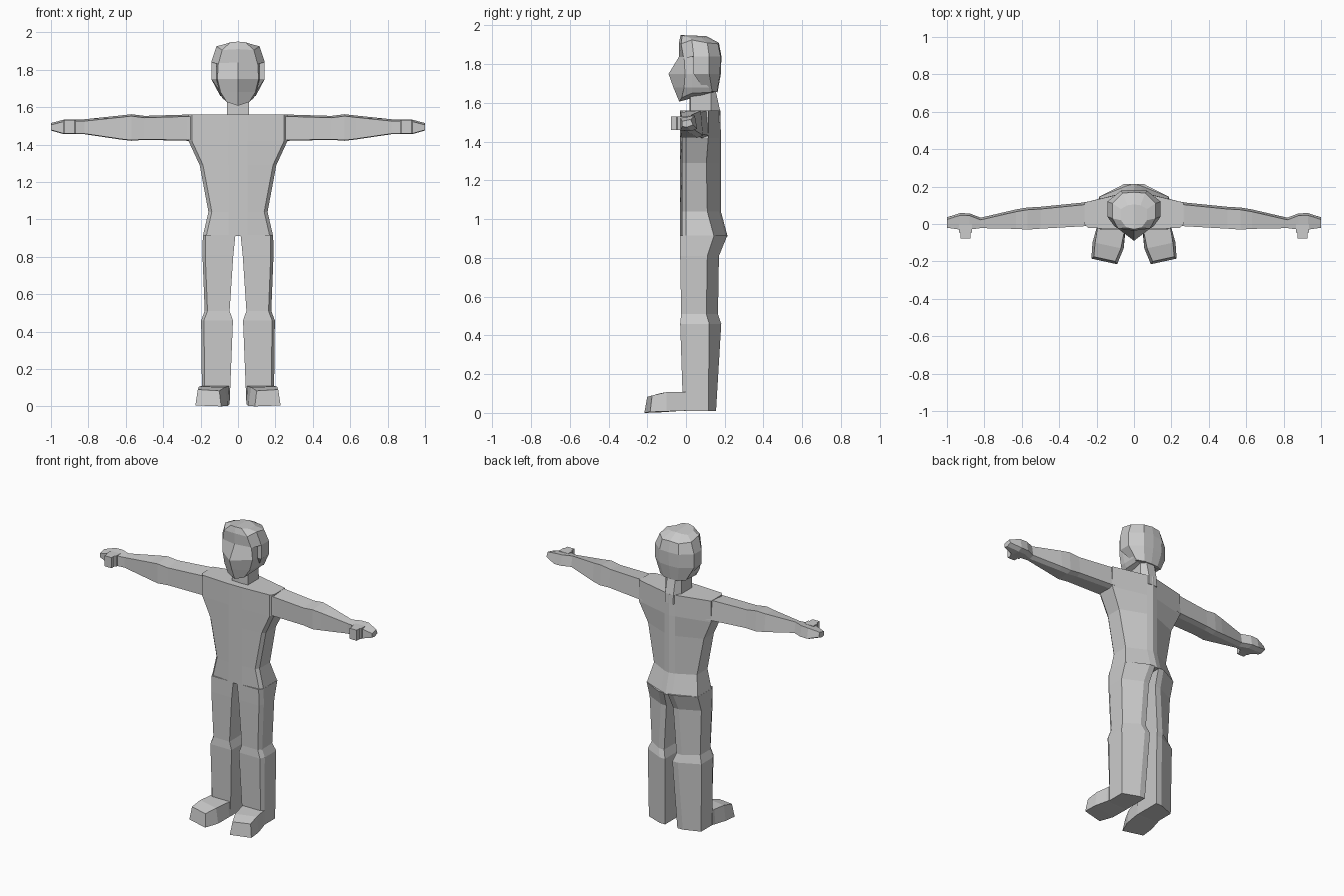
import bpy, bmesh

grey = bpy.data.materials.new("light_grey")
grey.diffuse_color = (0.6, 0.6, 0.6, 1)


def loft(name, rings, closed=True):
    """Skin a list of matching rings, cap both ends and mirror across x = 0.
    Open rings start and end on the mirror plane."""
    bm = bmesh.new()
    loops = [[bm.verts.new(p) for p in ring] for ring in rings]
    n = len(loops[0])
    for a, b in zip(loops, loops[1:]):
        for i in range(n if closed else n - 1):
            j = (i + 1) % n
            bm.faces.new((a[i], a[j], b[j], b[i]))
    bm.faces.new(loops[0][::-1])
    bm.faces.new(loops[-1])
    bmesh.ops.recalc_face_normals(bm, faces=bm.faces)
    mesh = bpy.data.meshes.new(name)
    bm.to_mesh(mesh)
    bm.free()
    mesh.materials.append(grey)
    ob = bpy.data.objects.new(name, mesh)
    bpy.context.collection.objects.link(ob)
    mod = ob.modifiers.new("mirror", 'MIRROR')
    mod.use_clip = True
    return ob


# Torso: height, half width, back corner y, back ridge y
torso = [(0.91, 0.188, 0.145, 0.215), (1.04, 0.158, 0.11, 0.18),
         (1.29, 0.205, 0.105, 0.18), (1.42, 0.265, 0.115, 0.18),
         (1.56, 0.265, 0.115, 0.178)]
loft("torso", [[(0, -0.03, z), (0.05, -0.03, z), (w - 0.018, -0.02, z), (w, 0, z),
                (w, yc, z), (0.04, yb - 0.01, z), (0, yb, z)]
               for z, w, yc, yb in torso], closed=False)

# Arms and hands: x, front y, back y, bottom z, top z
arm = [(0.20, -0.012, 0.13, 1.42, 1.56), (0.27, -0.012, 0.115, 1.42, 1.56),
       (0.50, -0.025, 0.092, 1.425, 1.553), (0.57, -0.03, 0.088, 1.42, 1.562),
       (0.63, -0.026, 0.078, 1.427, 1.555), (0.82, -0.022, 0.034, 1.455, 1.535),
       (0.88, -0.03, 0.057, 1.455, 1.535), (0.93, -0.03, 0.058, 1.455, 1.533),
       (1.00, -0.02, 0.036, 1.475, 1.515)]
loft("arm", [[(x, yf, zb + 0.003), (x, yf, zt - 0.01), (x, yb - 0.012, zt),
              (x, yb, zb + 0.012), (x, yb - 0.03, zb)] for x, yf, yb, zb, zt in arm])

# Thumbs
loft("thumb", [[(x0, y, 1.46), (x1, y, 1.46), (x1, y, 1.53), (x0, y, 1.53)]
               for y, x0, x1 in ((0, 0.865, 0.935), (-0.045, 0.865, 0.935),
                                 (-0.05, 0.875, 0.927), (-0.078, 0.875, 0.927))])

# Legs: height, inner x, outer x, front y, back corner y, back y
leg = [(0.01, 0.045, 0.192, -0.015, 0.115, 0.155), (0.46, 0.027, 0.197, -0.03, 0.12, 0.182),
       (0.51, 0.045, 0.178, -0.025, 0.105, 0.165), (0.81, 0.025, 0.19, -0.03, 0.11, 0.17),
       (0.915, 0.014, 0.188, -0.03, 0.145, 0.213)]
loft("leg", [[(xi, yf, z), (xo - 0.015, yf, z), (xo, 0, z), (xo, yc, z),
              (xi + 0.04, yb, z), (xi, yb, z)] for z, xi, xo, yf, yc, yb in leg])

# Feet, turned slightly outward
loft("foot", [
    [(0.045, 0.0, 0.012), (0.195, 0.0, 0.012), (0.195, 0.0, 0.108), (0.045, 0.0, 0.108)],
    [(0.045, -0.03, 0.01), (0.20, -0.02, 0.01), (0.195, -0.02, 0.108), (0.05, -0.03, 0.108)],
    [(0.055, -0.13, 0.003), (0.222, -0.10, 0.008), (0.208, -0.10, 0.107), (0.07, -0.13, 0.102)],
    [(0.09, -0.215, 0.0), (0.228, -0.185, 0.005), (0.215, -0.175, 0.09), (0.10, -0.20, 0.083)]])

# Neck
loft("neck", [[(0, 0.018, z), (0.058, 0.022, z), (0.058, 0.13, z), (0.03, yb, z), (0, yb, z)]
              for z, yb in ((1.5, 0.178), (1.56, 0.176), (1.70, 0.145))], closed=False)

# Face and jaw with a pointed nose line
loft("face", [
    [(0, -0.035, 1.607), (0.06, -0.022, 1.627), (0.085, 0.03, 1.65),
     (0.085, 0.13, 1.655), (0, 0.15, 1.655)],
    [(0, -0.065, 1.68), (0.093, -0.01, 1.68), (0.1, 0.03, 1.68),
     (0.1, 0.13, 1.68), (0, 0.15, 1.68)],
    [(0, -0.09, 1.75), (0.11, -0.005, 1.75), (0.115, 0.03, 1.75),
     (0.115, 0.13, 1.75), (0, 0.15, 1.75)],
    [(0, -0.035, 1.84), (0.105, -0.01, 1.84), (0.115, 0.03, 1.84),
     (0.115, 0.13, 1.84), (0, 0.15, 1.84)]], closed=False)

# Skull cap above the brow
loft("skull", [
    [(0, -0.035, 1.83), (0.105, -0.012, 1.83), (0.143, 0.04, 1.84),
     (0.143, 0.12, 1.84), (0.07, 0.178, 1.84), (0, 0.183, 1.84)],
    [(0, -0.036, 1.91), (0.085, -0.025, 1.905), (0.115, 0.03, 1.925),
     (0.115, 0.11, 1.91), (0.06, 0.165, 1.905), (0, 0.17, 1.91)],
    [(0, -0.028, 1.95), (0.04, -0.02, 1.947), (0.07, 0.02, 1.937),
     (0.07, 0.08, 1.935), (0.035, 0.1, 1.94), (0, 0.105, 1.945)]], closed=False)

# Side and back panels of the hair, hanging below the skull cap
loft("hair", [
    [(0, 0.1, 1.66), (0.08, 0.1, 1.66), (0.095, 0.135, 1.66), (0.05, 0.16, 1.655), (0, 0.163, 1.655)],
    [(0, 0.04, 1.75), (0.143, 0.04, 1.75), (0.143, 0.12, 1.75), (0.07, 0.175, 1.75), (0, 0.18, 1.75)],
    [(0, 0.04, 1.84), (0.143, 0.04, 1.84), (0.143, 0.12, 1.84), (0.07, 0.178, 1.84), (0, 0.183, 1.84)]],
    closed=False)
